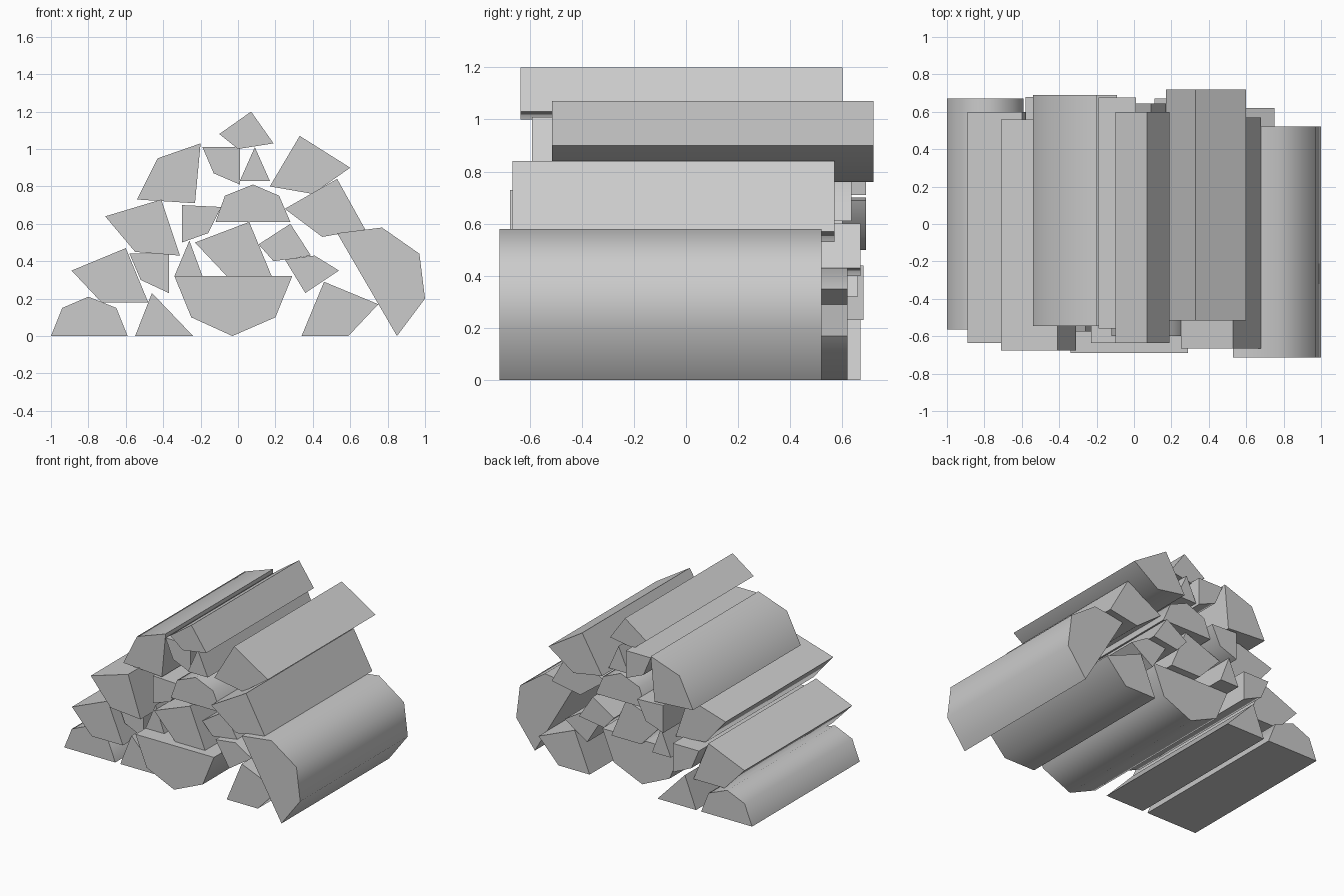
import bpy
import bmesh
from math import radians

default_cube = bpy.data.objects.get("Cube")
if default_cube:
    bpy.data.objects.remove(default_cube, do_unlink=True)

LOG_LENGTH = 1.235

# One plain grey for the whole pile
grey = bpy.data.materials.new("plain_grey")
grey.use_nodes = True
grey_colour = (.6, .6, .6, 1)
grey.diffuse_color = grey_colour
grey.node_tree.nodes["Principled BSDF"].inputs["Base Color"].default_value = grey_colour


def split_log(name, back, *profile):
    """Extrude an x-z cross-section forward from its back end into a log."""
    bm = bmesh.new()
    cap = bm.faces.new([bm.verts.new((x, back, z)) for x, z in profile])
    extruded = bmesh.ops.extrude_face_region(bm, geom=[cap], use_keep_orig=True)
    moved = [v for v in extruded["geom"] if isinstance(v, bmesh.types.BMVert)]
    bmesh.ops.translate(bm, verts=moved, vec=(0, -LOG_LENGTH, 0))
    bmesh.ops.recalc_face_normals(bm, faces=bm.faces[:])
    mesh = bpy.data.meshes.new(name)
    bm.to_mesh(mesh)
    bm.free()
    mesh.materials.append(grey)
    log = bpy.data.objects.new(name, mesh)
    bpy.context.collection.objects.link(log)
    bpy.ops.object.select_all(action="DESELECT")
    log.select_set(True)
    bpy.context.view_layer.objects.active = log
    bpy.ops.object.shade_smooth_by_angle(angle=radians(60))


# Bottom row, lying on the ground
split_log("bottom_right_half_log", .67, (-1, 0), (-.94, .15), (-.8, .21), (-.65, .15), (-.59, 0))
split_log("bottom_right_wedge", .67, (-.55, 0), (-.46, .23), (-.24, 0))
split_log("bottom_centre_half_log", .545, (-.34, .32), (.29, .32), (.2, .1), (-.03, 0), (-.25, .1))
split_log("bottom_left_quarter_log", .62, (.34, 0), (.46, .29), (.75, .17), (.59, 0))
split_log("outer_left_half_log", .52, (.53, .55), (.77, .58), (.97, .44), (1, .2), (.85, 0))

# Second row
split_log("lower_right_quarter_log", .6, (-.89, .35), (-.6, .47), (-.48, .18), (-.73, .18))
split_log("lower_right_small_log", .68, (-.58, .44), (-.37, .44), (-.37, .23), (-.52, .3))
split_log("lower_centre_wedge", .66, (-.34, .32), (-.26, .51), (-.19, .32))
split_log("lower_centre_quarter_log", .6, (-.23, .5), (.06, .61), (.18, .32), (-.06, .32))
split_log("lower_left_small_log", .62, (.25, .41), (.41, .43), (.54, .35), (.36, .23))

# Third row
split_log("middle_right_quarter_log", .56, (-.71, .64), (-.41, .73), (-.31, .43), (-.55, .45))
split_log("middle_right_small_log", .69, (-.3, .7), (-.09, .69), (-.16, .55), (-.3, .5))
split_log("middle_half_log", .635, (-.12, .61), (-.07, .75), (.08, .81), (.22, .75), (.28, .61))
split_log("middle_left_small_log", .67, (.11, .49), (.28, .6), (.39, .43), (.19, .4))
split_log("middle_left_quarter_log", .57, (.25, .68), (.53, .84), (.68, .57), (.45, .53))

# Upper rows and the peak
split_log("upper_right_quarter_log", .69, (-.54, .73), (-.43, .95), (-.2, 1.03), (-.23, .71))
split_log("upper_right_small_log", .675, (-.19, 1.01), (.01, 1.01), (.01, .81), (-.13, .87))
split_log("upper_centre_wedge", .645, (.01, .83), (.09, 1.01), (.17, .83))
split_log("upper_left_quarter_log", .72, (.17, .8), (.33, 1.07), (.6, .9), (.4, .76))
split_log("top_small_log", .6, (-.1, 1.08), (.07, 1.2), (.19, 1.03), (0, 1))
